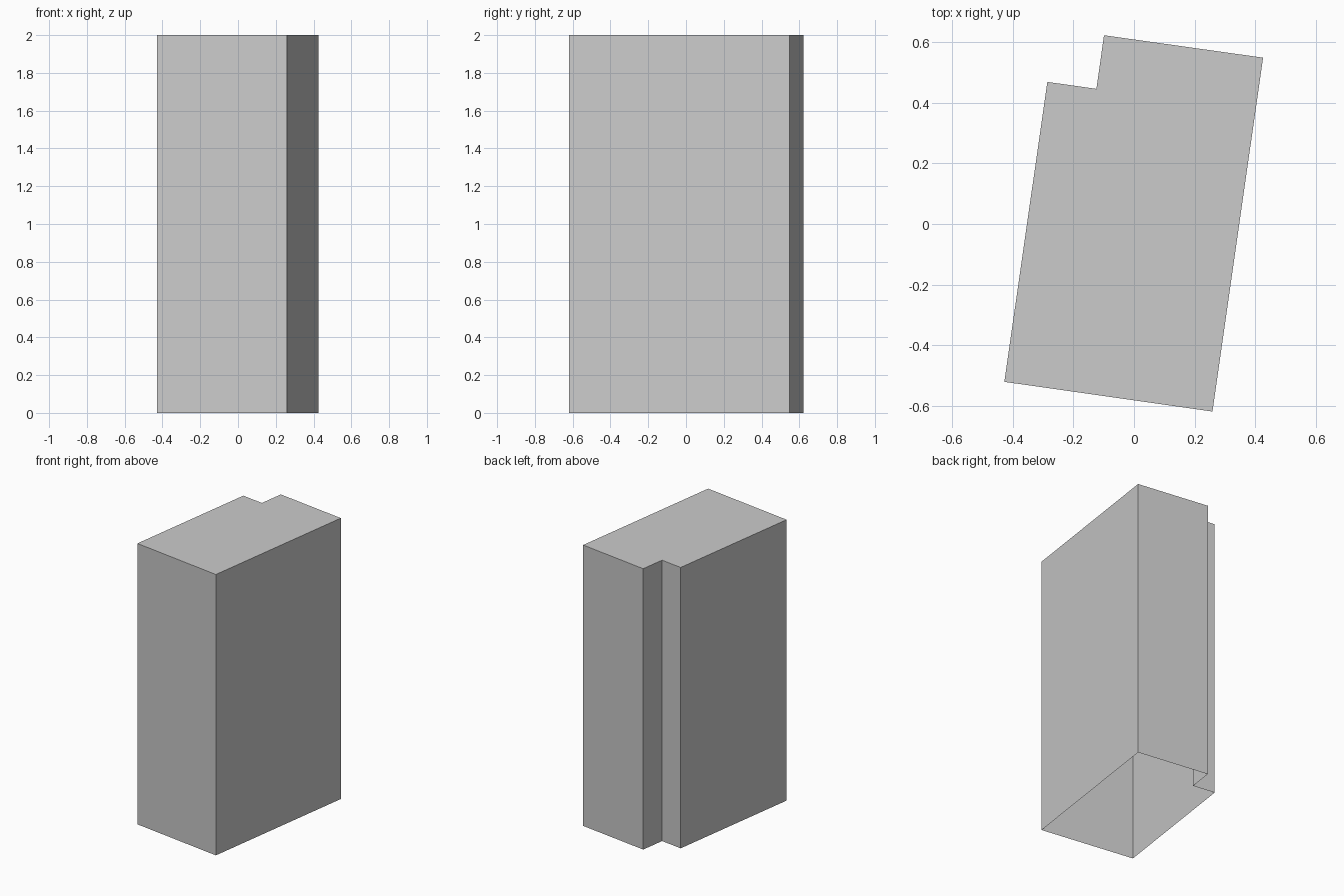
import bpy, bmesh

if "Cube" in bpy.data.objects:
    bpy.data.objects.remove(bpy.data.objects["Cube"])

# Footprint of the block, counter-clockwise from the front left corner
HEIGHT = 2.0
footprint = [(-0.428, -0.521), (0.259, -0.619), (0.426, 0.549),
             (-0.099, 0.623), (-0.124, 0.446), (-0.286, 0.469)]

bm = bmesh.new()
bottom = [bm.verts.new((x, y, 0)) for x, y in footprint]
top = [bm.verts.new((x, y, HEIGHT)) for x, y in footprint]

# Walls
n = len(footprint)
for i in range(n):
    j = (i + 1) % n
    bm.faces.new((bottom[i], bottom[j], top[j], top[i]))

# Flat roof; the underside stays open
bm.faces.new(top)

mesh = bpy.data.meshes.new("building_block")
bm.to_mesh(mesh)
bm.free()
block = bpy.data.objects.new("building_block", mesh)
bpy.context.collection.objects.link(block)
